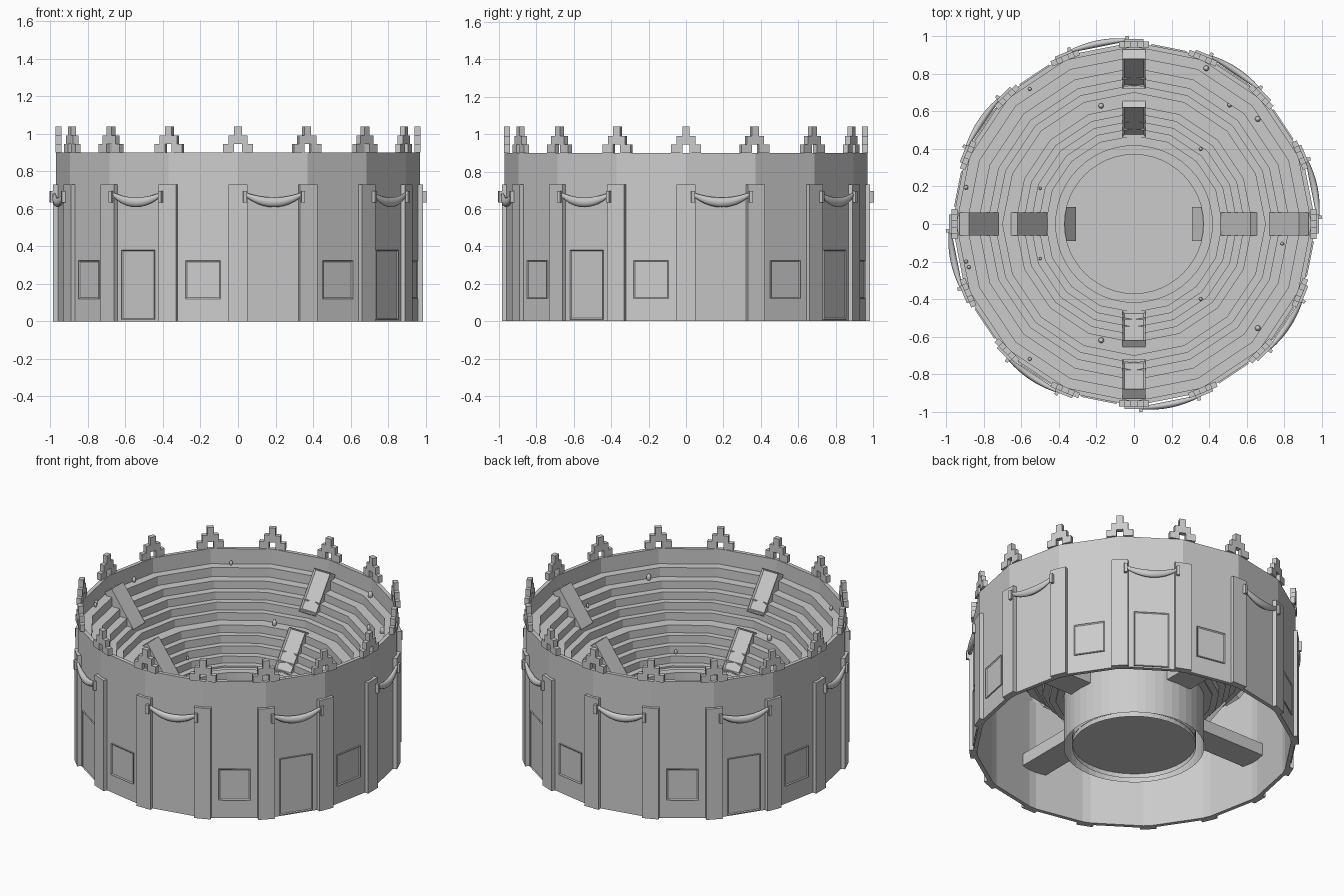
import bpy, bmesh, math
from mathutils import Matrix, Vector

cube = bpy.data.objects.get("Cube")
if cube:
    bpy.data.objects.remove(cube, do_unlink=True)

stone = bpy.data.materials.new("pale_grey_stone")
stone.use_nodes = True
stone.diffuse_color = (0.6, 0.6, 0.6, 1)
stone.node_tree.nodes["Principled BSDF"].inputs["Base Color"].default_value = (0.6, 0.6, 0.6, 1)


def add_object(name, bm, recalc=True):
    if recalc:
        bmesh.ops.recalc_face_normals(bm, faces=bm.faces)
    mesh = bpy.data.meshes.new(name)
    bm.to_mesh(mesh)
    bm.free()
    mesh.materials.append(stone)
    obj = bpy.data.objects.new(name, mesh)
    bpy.context.collection.objects.link(obj)
    return obj


def ring_copies(obj, start, step, count):
    """Repeat a part made at the front around the z axis."""
    name = obj.name
    for i in range(count):
        part = obj if i == 0 else obj.copy()
        if i:
            part.name = f"{name}_{i + 1}"
            bpy.context.collection.objects.link(part)
        part.rotation_euler.z = math.radians(start + step * i)


def lathe(name, profile, sides, closed=False):
    bm = bmesh.new()
    rings = []
    for i in range(sides):
        a = math.tau * i / sides
        rings.append([bm.verts.new((r * math.cos(a), r * math.sin(a), z)) for r, z in profile])
    n = len(profile)
    for i in range(sides):
        p, q = rings[i], rings[(i + 1) % sides]
        for j in range(n if closed else n - 1):
            k = (j + 1) % n
            bm.faces.new((p[j], q[j], q[k], p[k]))
    return add_object(name, bm, closed)


def prism(name, points, lo, hi, radial=False, inset=None):
    """Extrude an (x, z) outline along y, or a (radius, z) outline along x.
    inset = (direction, border, depth) sinks the face looking that way."""
    bm = bmesh.new()

    def place(p, t):
        return (t, -p[0], p[1]) if radial else (p[0], t, p[1])
    a = [bm.verts.new(place(p, lo)) for p in points]
    b = [bm.verts.new(place(p, hi)) for p in points]
    bm.faces.new(a)
    bm.faces.new(b[::-1])
    for i in range(len(points)):
        j = (i + 1) % len(points)
        bm.faces.new((a[i], b[i], b[j], a[j]))
    bmesh.ops.recalc_face_normals(bm, faces=bm.faces)
    if inset:
        direction, border, depth = inset
        bm.normal_update()
        face = max(bm.faces, key=lambda f: f.normal.dot(Vector(direction)))
        bmesh.ops.inset_region(bm, faces=[face], thickness=border, depth=-depth)
    return add_object(name, bm, False)


def rect(x0, x1, z0, z1):
    return [(x0, z0), (x1, z0), (x1, z1), (x0, z1)]


# Outer wall
lathe("outer_wall", [(0.97, 0), (0.97, 0.9), (0.945, 0.9), (0.945, 0)], 16, True)

# Two tiers of stepped seating with a walkway between them
steps = [(0.42, 0.335), (0.47, 0.345), (0.51, 0.39), (0.55, 0.44), (0.59, 0.49), (0.63, 0.54),
         (0.70, 0.59), (0.74, 0.64), (0.78, 0.69), (0.83, 0.74), (0.89, 0.80)]
profile = []
for i, (r, z) in enumerate(steps):
    next_r = steps[i + 1][0] if i + 1 < len(steps) else 0.95
    profile += [(r, z), (next_r, z)]
seats = lathe("seating_tiers", profile, 16)
seats.data.flip_normals()

# Arena ring, open underneath, and its floor
lathe("arena_ring", [(0.42, 0), (0.42, 0.345), (0.37, 0.345), (0.37, 0)], 48)
bm = bmesh.new()
bmesh.ops.create_cone(bm, cap_ends=True, segments=48, radius1=0.372, radius2=0.372, depth=0.02,
                      matrix=Matrix.Translation((0, 0, 0.04)))
add_object("arena_floor", bm)

# Pilasters at the corners of the wall
ring_copies(prism("pilaster", rect(-0.05, 0.05, 0, 0.73), -0.985, -0.94), 0, 22.5, 16)

# Stepped battlements with a small opening
half = [(0.02, 0.9), (0.08, 0.9), (0.08, 0.945), (0.05, 0.945), (0.05, 0.99), (0.02, 0.99), (0.02, 1.04)]
outline = [(0.02, 0.945)] + half + [(-x, z) for x, z in reversed(half)] + [(-0.02, 0.945)]
ring_copies(prism("battlement", outline, -0.972, -0.942), 0, 22.5, 16)

# Doors and window panels
front = (0, -1, 0)
door = prism("door", rect(-0.105, 0.105, 0.01, 0.38), -0.959, -0.945, inset=(front, 0.008, 0.005))
ring_copies(door, 56.25, 90, 4)
window = prism("window", rect(-0.095, 0.095, 0.12, 0.325), -0.959, -0.945, inset=(front, 0.01, 0.005))
ring_copies(window, -11.25, 45, 8)


# Garlands: a tapered sagging tube between neighbouring pilasters
def garland():
    bm = bmesh.new()
    count, sides, rows = 13, 8, []
    for i in range(count):
        t = 2 * i / (count - 1) - 1
        centre = Vector((0.165 * t, -0.968 - 0.012 * (1 - t * t), 0.635 + 0.05 * t * t))
        tangent = Vector((0.165, 0.024 * t, 0.1 * t)).normalized()
        side = tangent.cross(Vector((0, 1, 0))).normalized()
        out = side.cross(tangent)
        size = 0.007 + 0.019 * (1 - t * t)
        rows.append([bm.verts.new(centre + size * (side * math.cos(math.tau * k / sides)
                                                   + 0.7 * out * math.sin(math.tau * k / sides)))
                     for k in range(sides)])
    for p, q in zip(rows, rows[1:]):
        for k in range(sides):
            m = (k + 1) % sides
            bm.faces.new((p[k], p[m], q[m], q[k]))
    bm.faces.new(rows[0])
    bm.faces.new(rows[-1][::-1])
    for f in bm.faces:
        f.smooth = len(f.verts) == 4
    # hanging loops at both ends
    for s in (-1, 1):
        bmesh.ops.create_cube(bm, size=1, matrix=Matrix.Translation((s * 0.158, -0.968, 0.665))
                              @ Matrix.Diagonal((0.018, 0.045, 0.06, 1)))
    return add_object("garland", bm)


ring_copies(garland(), 11.25, 45, 8)

# Stair blocks: framed on the front and back, plain on the sides
for label, r, z in (("lower", 0.46, 0.34), ("upper", 0.72, 0.63)):
    run, rise = 0.16, 0.225
    block = [(r, z), (r + run, z + rise), (r + run + 0.05, z + rise - 0.035), (r + 0.05, z - 0.035)]
    framed = prism(label + "_framed_stair", block, -0.06, 0.06, True, ((0, 0.81, 0.58), 0.012, 0.012))
    ring_copies(framed, 0, 180, 2)
    ring_copies(prism(label + "_plain_stair", block, -0.06, 0.06, True), 90, 180, 2)

# Tunnels under the seating; the side ones open into the arena
ring_copies(prism("tunnel", rect(0.415, 0.95, 0.25, 0.33), -0.09, 0.09, True), 0, 90, 4)
lip = [(0.31, 0.25), (0.37, 0.33), (0.41, 0.33), (0.41, 0.25)]
ring_copies(prism("tunnel_lip", lip, -0.09, 0.09, True), 90, 180, 2)

# Small lamps scattered over the tiers
lamps = [(0.385, 0.83, 1.5), (0.51, 0.635, 1.3), (0.66, 0.56, 1.5), (0.355, 0.4, 1), (-0.555, 0.72, 1),
         (-0.175, 0.63, 1.4), (-0.895, 0.195, 1.2), (-0.5, 0.19, 0.8), (-0.5, -0.185, 0.8),
         (-0.895, -0.2, 1), (-0.88, -0.23, 1), (-0.175, -0.62, 1.5), (-0.555, -0.72, 1),
         (0.355, -0.4, 1), (0.66, -0.555, 1.5), (0.79, -0.105, 0.9)]
for x, y, s in lamps:
    z = max(h for r, h in steps if r <= math.hypot(x, y))
    bm = bmesh.new()
    bmesh.ops.create_uvsphere(bm, u_segments=10, v_segments=6, radius=0.01 * s,
                              matrix=Matrix.Translation((x, y, z + 0.015)) @ Matrix.Diagonal((1, 1, 1.6, 1)))
    for f in bm.faces:
        f.smooth = True
    add_object("lamp", bm)
